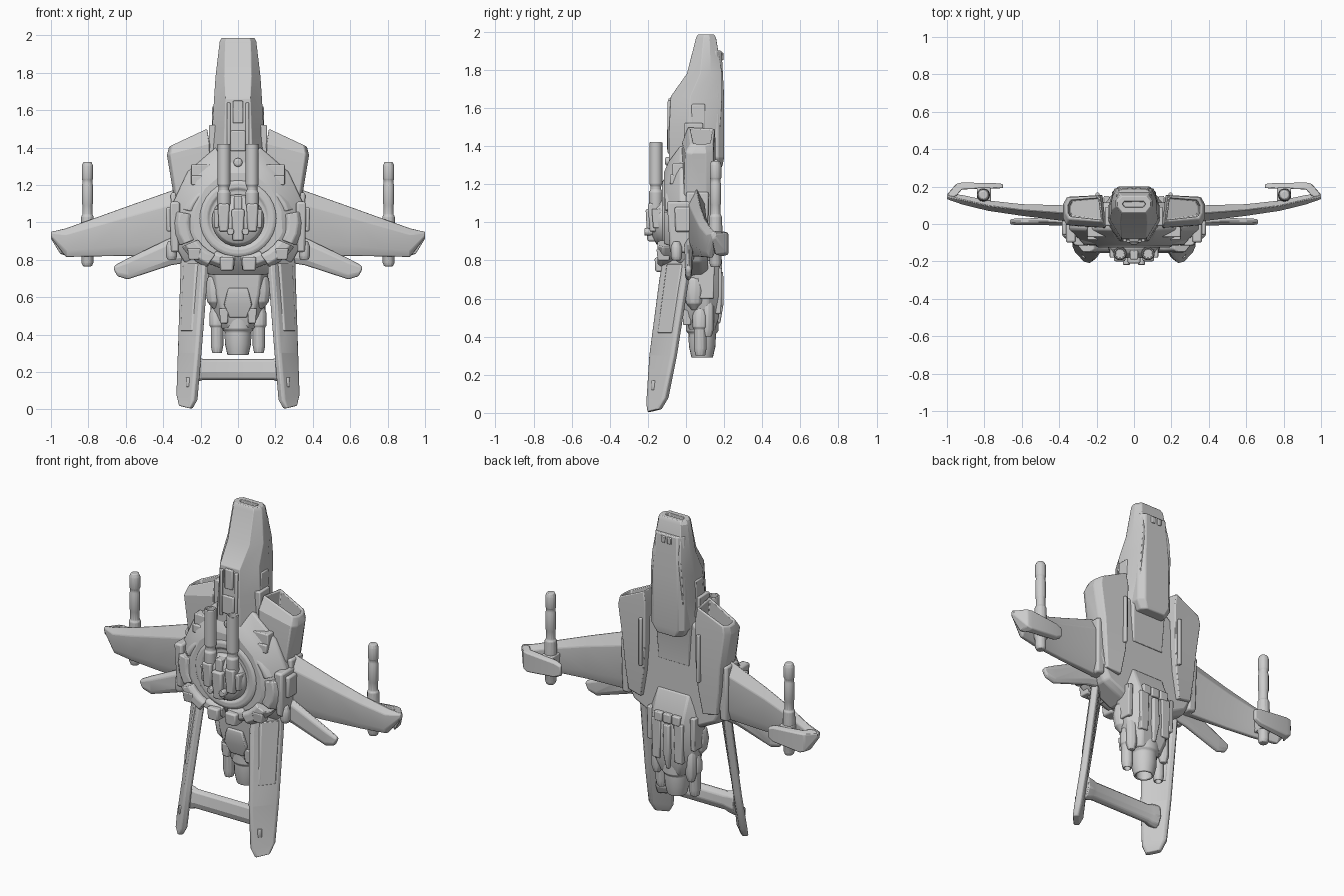
import bpy, bmesh, math
from math import sin, cos, pi, radians

if "Cube" in bpy.data.objects:
    bpy.data.objects.remove(bpy.data.objects["Cube"])


def loft(name, rings, mirror=False, bevel=0.006, recess=None):
    """Skin equal-length rings of points; recess=(inset, depth vector) hollows the last cap."""
    bm = bmesh.new()
    vr = [[bm.verts.new(p) for p in r] for r in rings]
    n = len(rings[0])
    for a, b in zip(vr, vr[1:]):
        for i in range(n):
            j = (i + 1) % n
            bm.faces.new((a[i], a[j], b[j], b[i]))
    bm.faces.new(vr[0][::-1])
    cap = bm.faces.new(vr[-1])
    bmesh.ops.recalc_face_normals(bm, faces=bm.faces)
    if recess:
        bmesh.ops.inset_region(bm, faces=[cap], thickness=recess[0])
        new = bmesh.ops.extrude_face_region(bm, geom=[cap])["geom"]
        bmesh.ops.delete(bm, geom=[cap], context='FACES_ONLY') if cap.is_valid else None
        bmesh.ops.translate(bm, vec=recess[1], verts=[v for v in new if isinstance(v, bmesh.types.BMVert)])
        bmesh.ops.recalc_face_normals(bm, faces=bm.faces)
    me = bpy.data.meshes.new(name)
    bm.to_mesh(me)
    bm.free()
    ob = bpy.data.objects.new(name, me)
    bpy.context.collection.objects.link(ob)
    if bevel:
        m = ob.modifiers.new("bevel", 'BEVEL')
        m.width, m.segments, m.limit_method, m.angle_limit = bevel, 2, 'ANGLE', radians(28)
    if mirror:
        ob.modifiers.new("mirror", 'MIRROR').use_mirror_merge = False
    return ob


def box(name, x, y, z, mirror=False, taper=1.0, bevel=0.006):
    """Box from (min, max) ranges; taper shrinks the lower end."""
    cx, cy = sum(x) / 2, sum(y) / 2
    ring = lambda s, h: [(cx + (a - cx) * s, cy + (b - cy) * s, h)
                         for a, b in ((x[0], y[0]), (x[1], y[0]), (x[1], y[1]), (x[0], y[1]))]
    return loft(name, [ring(taper, z[0]), ring(1, z[1])], mirror, bevel)


def lathe(name, prof, c, axis='Z', mirror=False, n=16, recess=None, bevel=0.004):
    """Turned part: prof is (radius, position along axis), c the other two coordinates."""
    rings = []
    for r, h in prof:
        pts = [(c[0] + r * cos(2 * pi * i / n), c[1] + r * sin(2 * pi * i / n)) for i in range(n)]
        rings.append([(a, b, h) if axis == 'Z' else (a, h, b) for a, b in pts])
    return loft(name, rings, mirror, bevel, recess)


def wing(name, secs, bevel=0.006):
    """Mirrored wing from (x, leading z, trailing z, y, thickness) stations."""
    rings = []
    for x, zl, zt, y, t in secs:
        c = zl - zt
        rings.append([(x, y, zl), (x, y - t / 2, zl - .22 * c), (x, y - t / 2, zt + .2 * c), (x, y - t * .2, zt),
                      (x, y + t * .2, zt), (x, y + t / 2, zt + .2 * c), (x, y + t / 2, zl - .22 * c)])
    return loft(name, rings, True, bevel)


def octa(z, yf, wf, wm, yb, wb):
    """Eight-sided fuselage section: front width, middle width, back width."""
    d = yb - yf
    h = [(wf, yf), (wm, yf + .38 * d), (wm, yf + .68 * d), (wb, yb)]
    return [(x, y, z) for x, y in h] + [(-x, y, z) for x, y in h[::-1]]


# Nose and its rear cover panel
loft("nose", [octa(1.1, -.07, .08, .145, .12, .10), octa(1.3, -.09, .078, .143, .13, .11),
              octa(1.5, -.088, .072, .138, .18, .108), octa(1.66, -.08, .066, .128, .19, .105),
              octa(1.78, .005, .072, .12, .19, .095), octa(1.965, .052, .068, .098, .158, .075),
              octa(1.985, .062, .062, .088, .148, .065)], recess=(.03, (0, 0, -.02)))
loft("nose_back_cover", [[(-a, .1, z), (a, .1, z), (a, y - .03, z), (b, y, z), (-b, y, z), (-a, y - .03, z)]
                         for z, a, b, y in ((1.29, .09, .06, .19), (1.34, .118, .085, .2), (1.66, .112, .082, .2),
                                            (1.9, .095, .068, .187))])
box("nose_back_vent", (.008, .035), (.16, .196), (1.85, 1.89), True, bevel=.004)

# Canopy frames and front panels
box("canopy_rail", (.04, .06), (-.096, -.05), (1.36, 1.64), True)
box("canopy_window", (-.028, .028), (-.093, -.05), (1.53, 1.65))
box("canopy_step", (-.04, .04), (-.1, -.05), (1.38, 1.49))
box("nose_side_panel", (.1, .138), (.03, .1), (1.4, 1.62), True, 1.05)
box("nose_shoulder", (.115, .155), (-.01, .09), (1.28, 1.52), True)

# Central hull: outline stepped from the back to a narrower front
half = [(.12, 1.4), (.27, 1.27), (.35, 1.1), (.36, .92), (.29, .79), (.15, .72)]
outline = half + [(-x, z) for x, z in half[::-1]]
loft("hull", [[(x * s, y, 1 + (z - 1) * s) for x, z in outline]
              for y, s in ((.115, .93), (.08, 1), (-.03, 1), (-.09, .8), (-.115, .66))], bevel=.008)

# Air intakes with hollow mouths
def intake_ring(xi, xo, zi, zo, yf, yb):
    w = xo - xi
    f = lambda u, y: (xi + w * u, y, zi + (zo - zi) * u)
    return [f(0, yf), f(.92, yf + .015), f(1, yf + .05), f(1, yb - .05), f(.9, yb - .01), f(.08, yb)]
loft("intake", [intake_ring(.2, .31, .84, .86, .02, .14), intake_ring(.17, .33, 1.0, 1.0, -.01, .15),
                intake_ring(.155, .345, 1.17, 1.15, -.025, .155), intake_ring(.15, .38, 1.42, 1.36, -.02, .155),
                intake_ring(.165, .368, 1.5, 1.405, .01, .152)], True, .008, (.018, (-.01, 0, -.1)))
box("intake_front_fairing", (.15, .25), (-.07, 0), (1.16, 1.31), True)
box("intake_slat", (.19, .25), (-.085, -.06), (1.2, 1.25), True)
box("back_rail", (.185, .205), (.14, .168), (1.04, 1.33), True)

# Segmented collar round the turret, open at the top
def collar(name, a0, a1, n, r0, r1, yf):
    rings = []
    for i in range(n + 1):
        a = radians(a0 + (a1 - a0) * i / n)
        sec = [(r0, -.05), (r0, yf + .015), (r0 + .02, yf), (r1 - .025, yf), (r1, yf + .03), (r1, -.05)]
        rings.append([(r * cos(a) * 1.1, y, 1.0 + r * sin(a) * .9) for r, y in sec])
    loft(name, rings, True)
collar("collar_lower", -86, -58, 2, .2, .285, -.135)
collar("collar_corner", -60, -28, 3, .22, .31, -.15)
collar("collar_side", -26, 12, 3, .23, .315, -.115)
collar("collar_upper", 16, 48, 3, .22, .28, -.11)
box("collar_block", (.022, .098), (-.165, -.08), (.74, .815), True, .9, .01)
box("collar_clamp", (.2, .27), (-.155, -.08), (.8, .86), True, .8)
box("side_housing", (.31, .365), (-.1, .06), (.84, 1.11), True, .8, .012)
box("side_cap", (.33, .385), (-.06, .03), (.95, 1.08), True, .9, .01)
lathe("side_thruster", [(.022, .8), (.03, .82), (.03, .87), (.018, .9)], (.355, -.05), mirror=True, n=12)

# Turret with twin barrels
lathe("turret_ring", [(.205, -.08), (.205, -.118), (.19, -.126), (.165, -.126), (.15, -.115)], (0, 1.02), 'Y', n=32)
lathe("turret_dome", [(.14, -.1), (.14, -.13), (.125, -.155), (.09, -.175), (.04, -.182)], (0, 1.01), 'Y', n=24)
box("turret_cradle", (-.035, .035), (-.212, -.12), (.9, 1.07), taper=.8, bevel=.01)
box("turret_sight", (-.022, .022), (-.19, -.12), (1.06, 1.14))
box("barrel_breech", (.045, .108), (-.2, -.11), (.95, 1.1), True, .8, .01)
box("turret_cheek", (.1, .13), (-.18, -.1), (.97, 1.07), True, .8)
lathe("turret_knob", [(.012, -.1), (.02, -.2), (.02, -.218)], (.04, .95), 'Y', True, 10)
lathe("turret_barrel", [(.03, 1.03), (.036, 1.1), (.036, 1.16), (.028, 1.17), (.028, 1.19), (.034, 1.2),
                        (.034, 1.42)], (.075, -.158), mirror=True, recess=(.009, (0, 0, -.05)))
lathe("nose_sensor", [(.024, -.06), (.024, -.102), (.015, -.11)], (0, 1.32), 'Y', n=12)

# Wings and lower fins
wing("main_wing", [(.26, 1.21, .82, .05, .1), (.36, 1.17, .82, .057, .085), (.6, 1.085, .82, .075, .062),
                   (.78, 1.02, .818, .098, .055), (.92, .97, .815, .13, .05), (1.0, .95, .92, .148, .03)])
wing("lower_fin", [(.24, .95, .79, .02, .05), (.36, .92, .77, .015, .045), (.59, .81, .695, .012, .035),
                   (.645, .78, .712, .012, .032), (.663, .765, .745, .012, .025)])

# Folded wingtip plates with hanging guns
def plate(x, z0, z1, ya, yb):
    return [(x, ya, z0), (x, yb, z0 + .01), (x, yb, z1 - .01), (x, ya, z1)]
loft("wingtip_plate", [plate(.7, .855, .925, .192, .214), plate(.74, .835, .94, .19, .218),
                       plate(.92, .82, .955, .185, .222), plate(.95, .83, .955, .15, .215),
                       plate(1.0, .91, .95, .135, .158)], True)
box("wing_root_fairing", (.3, .36), (.0, .12), (.82, 1.16), True, .85, .012)
box("gun_mount", (.765, .84), (.1, .195), (.84, .95), True, .9)
lathe("wing_gun", [(.024, .765), (.032, .785), (.032, .83), (.036, .84), (.036, .98), (.034, 1.0), (.034, 1.03),
                   (.027, 1.04), (.027, 1.09), (.03, 1.1), (.03, 1.2), (.027, 1.21), (.027, 1.225), (.031, 1.235),
                   (.031, 1.3), (.022, 1.322)], (.805, .155), mirror=True, n=12)

# Slanted blade-like tail booms joined by a crossbar
def blade(z, xi, yi, xo, yo, t=.045, slope=0):
    dx, dy = xo - xi, yo - yi
    l = math.hypot(dx, dy)
    nx, ny = dy / l * t / 2, -dx / l * t / 2
    return [(xi + dx * u + nx * s, yi + dy * u + ny * s, z + slope * u)
            for u, s in ((0, .6), (.1, 1), (.9, 1), (1, .6), (1, -.6), (.9, -1), (.1, -1), (0, -.6))]
loft("tail_boom", [blade(.88, .16, -.1, .295, .03), blade(.7, .172, -.132, .3, .008),
                   blade(.3, .205, -.185, .312, -.055), blade(.05, .226, -.2, .32, -.1, slope=.03),
                   blade(.005, .25, -.195, .308, -.135, .035, .015)], True, .004)
loft("boom_panel", [blade(.78, .2, -.09, .28, 0, .054), blade(.42, .225, -.14, .292, -.055, .054)], True, .003)
lathe("boom_light", [(.014, .12), (.014, .17)], (.265, -.17), mirror=True, n=10)
bar = [(-.1, .165), (-.085, .2), (-.09, .25), (-.115, .272), (-.145, .262), (-.155, .2), (-.145, .165), (-.12, .155)]
loft("tail_crossbar", [[(x, -.12 + (y + .12) * s, .212 + (z - .212) * s) for y, z in bar]
                       for x, s in ((-.26, 1.3), (-.215, 1.15), (-.19, 1), (.19, 1), (.215, 1.15), (.26, 1.3))])

# Engine section
loft("engine_body", [octa(.43, .02, .05, .1, .15, .06), octa(.5, -.005, .08, .132, .172, .08),
                     octa(.62, -.02, .11, .152, .18, .095), octa(.78, -.035, .125, .165, .175, .1),
                     octa(.92, -.04, .12, .16, .12, .1)], bevel=.008)
loft("engine_belly_plate", [[(-w, y, z), (w, y, z), (w, .05, z), (-w, .05, z)]
                            for w, y, z in ((.045, -.01, .49), (.075, -.03, .56), (.06, -.038, .62), (.05, -.035, .65))])
lathe("main_nozzle", [(.085, .5), (.085, .43), (.072, .415), (.07, .35), (.056, .29)], (0, .085), n=20,
      recess=(.012, (0, 0, .06)))
lathe("side_nozzle", [(.025, .56), (.042, .51), (.042, .45), (.034, .44), (.034, .34), (.026, .3)], (.112, .075),
      mirror=True, n=12, recess=(.008, (0, 0, .04)))
lathe("rear_pod", [(.015, .6), (.032, .56), (.032, .44), (.02, .4)], (.115, .115), mirror=True, n=8)
lathe("fuel_bulge", [(.015, .54), (.045, .575), (.056, .64), (.045, .7), (.015, .73)], (.12, .045), mirror=True, n=12)
box("engine_side_plate", (.13, .162), (.06, .15), (.6, .8), True, .9)
box("engine_back_plate", (.045, .105), (.14, .188), (.52, .76), True, .85)
loft("engine_spine", [[(-w, .14, z), (w, .14, z), (w * .6, y, z), (-w * .6, y, z)]
                      for w, y, z in ((.015, .18, .47), (.035, .198, .58), (.03, .195, .74))])
box("front_engine_vent", (.05, .1), (-.02, .03), (.46, .54), True, .8)
for i in (-1, 0, 1):
    box("back_hatch", (i * .06 - .027, i * .06 + .027), (.1, .19), (.75, .805))

# Smooth shading with hard edges kept
bpy.ops.object.select_all(action='SELECT')
bpy.context.view_layer.objects.active = bpy.context.selected_objects[0]
bpy.ops.object.shade_smooth_by_angle(angle=radians(24))
